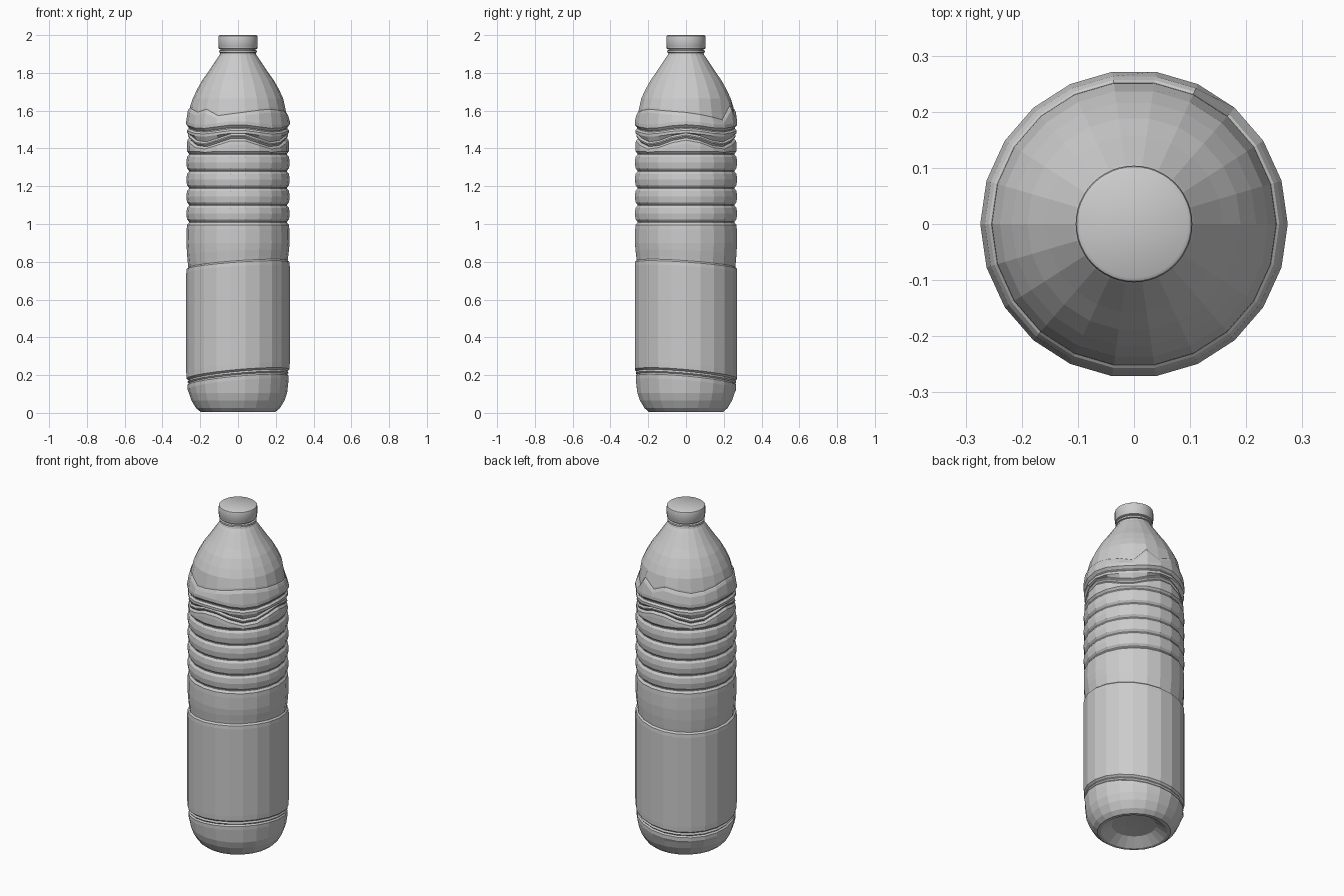
import bpy, bmesh, math
from math import cos, radians, pi, tau

if "Cube" in bpy.data.objects:
    bpy.data.objects.remove(bpy.data.objects["Cube"])

SIDES = 22


def lathe(name, rings, sides, cap_top=True, smooth=None):
    """Revolve rings of (radius, height, optional height-offset function)."""
    bm = bmesh.new()
    rows = []
    for ring in rings:
        r, z = ring[:2]
        wave = ring[2] if len(ring) > 2 else (lambda a: 0)
        row = []
        for i in range(sides):
            a = tau * i / sides
            row.append(bm.verts.new((r * cos(a), r * math.sin(a), z + wave(a))))
        rows.append(row)
    for lo, hi in zip(rows, rows[1:]):
        for i in range(sides):
            j = (i + 1) % sides
            bm.faces.new((lo[i], lo[j], hi[j], hi[i]))
    bm.faces.new(rows[0][::-1])
    if cap_top:
        bm.faces.new(rows[-1])
    bmesh.ops.recalc_face_normals(bm, faces=bm.faces)
    mesh = bpy.data.meshes.new(name)
    bm.to_mesh(mesh)
    bm.free()
    obj = bpy.data.objects.new(name, mesh)
    bpy.context.collection.objects.link(obj)
    if smooth:
        bpy.context.view_layer.objects.active = obj
        obj.select_set(True)
        bpy.ops.object.shade_smooth_by_angle(angle=radians(smooth))
        obj.select_set(False)
    return obj


# Height variations of the moulded lines around the bottle
def tilt(amount):
    return lambda a: amount * cos(a + pi / 4)


def scallop(amount):
    return lambda a: amount * cos(4 * a)


ZIGZAG = [(-180, .02), (-169, .02), (-150, -.01), (-135, .025), (-120, -.025),
          (-90, -.008), (-65, .006), (-50, .012), (-30, .005), (0, -.005),
          (23, -.02), (50, -.045), (65, .03), (80, -.02), (98, .015),
          (135, -.015), (160, .005), (180, .02)]


def zigzag(a):
    d = (math.degrees(a) + 180) % 360 - 180
    for (a0, z0), (a1, z1) in zip(ZIGZAG, ZIGZAG[1:]):
        if a0 <= d <= a1:
            return z0 + (z1 - z0) * (d - a0) / (a1 - a0)
    return 0


# Hollowed base and rounded foot
rings = [(.05, .05), (.12, .045), (.165, .015), (.18, .005), (.198, .005),
         (.222, .025), (.246, .065), (.260, .105)]

# Tilted double groove above the foot
low = tilt(.034)
rings += [(.268, .150, low), (.268, .171, low), (.261, .179, low),
          (.268, .187, low), (.262, .196, low), (.273, .206, low),
          (.274, .235, low)]

# Plain label panel and tilted groove over it
mid = tilt(.026)
rings += [(.274, .76, mid), (.272, .780, mid), (.263, .788, mid),
          (.265, .805, mid), (.270, .85, tilt(.015)), (.273, .90),
          (.272, .97)]

# Level ribs
for k in range(5):
    z = 1.01 + .09 * k
    rings += [(.270, z - .015), (.260, z - .003), (.260, z + .003),
              (.270, z + .015)]
    if k < 4:
        rings.append((.274, z + .045))

# Scalloped bands
s, t = scallop(.024), scallop(.010)
rings += [(.270, 1.402, s), (.268, 1.420, s), (.257, 1.432, s),
          (.266, 1.442, s), (.266, 1.448, s), (.258, 1.458, s),
          (.271, 1.472, t), (.271, 1.486, t), (.261, 1.496, t),
          (.261, 1.502, t), (.274, 1.516, t), (.274, 1.535, t)]

# Zigzag shoulder step and dome
rings += [(.266, 1.578, zigzag), (.259, 1.592, zigzag), (.254, 1.596, zigzag),
          (.253, 1.606, zigzag), (.239, 1.665), (.218, 1.71), (.190, 1.76),
          (.158, 1.805), (.128, 1.85), (.108, 1.88), (.097, 1.895),
          (.094, 1.905)]
lathe("bottle_body", rings, SIDES)

# Neck with collar
lathe("neck", [(.092, 1.89), (.092, 1.906), (.101, 1.908), (.101, 1.918),
               (.092, 1.921), (.092, 1.94)], 48, smooth=30)

# Screw cap
lathe("cap", [(.096, 1.926), (.102, 1.929), (.102, 1.938), (.104, 1.942),
              (.104, 1.99), (.102, 1.996), (.096, 2.0)], 48, smooth=35)
